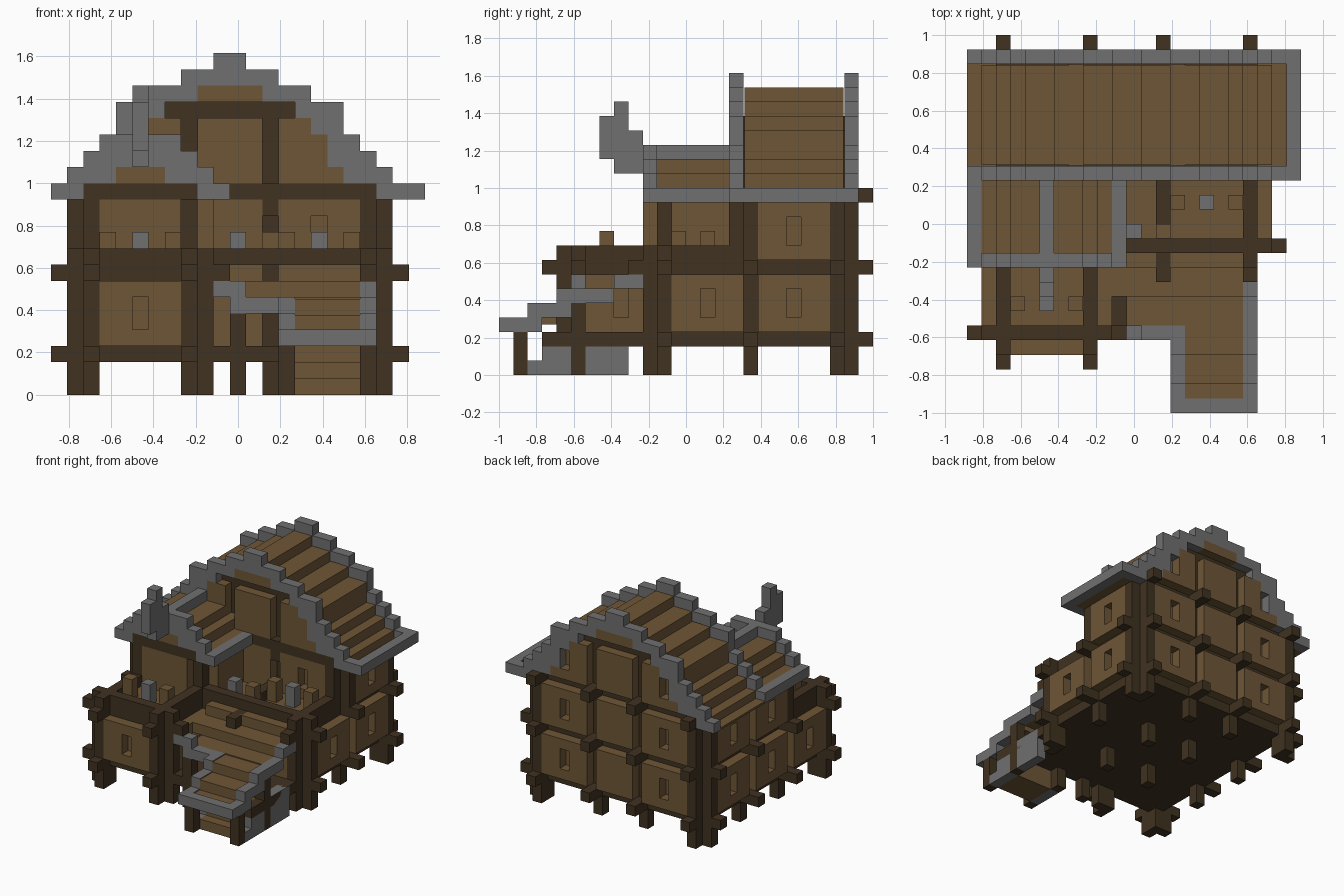
import bpy
import bmesh
from mathutils import Vector

old = bpy.data.objects.get("Cube")
if old:
    bpy.data.objects.remove(old, do_unlink=True)

UNIT = 1 / 13          # size of one block
ORIGIN = Vector((11.5, 13, 0))


def make_material(name, color):
    mat = bpy.data.materials.new(name)
    mat.use_nodes = True
    mat.diffuse_color = color
    mat.node_tree.nodes["Principled BSDF"].inputs["Base Color"].default_value = color
    return mat


wood = make_material("warm wood", (.156, .093, .037, 1))
timber = make_material("dark timber", (.051, .032, .015, 1))
stone = make_material("grey stone", (.162, .162, .162, 1))


def part(name, mat, boxes):
    """One object made of boxes given as block ranges (x, y, z)."""
    bm = bmesh.new()
    for ranges in boxes:
        low = Vector([r[0] for r in ranges])
        high = Vector([r[1] for r in ranges])
        made = bmesh.ops.create_cube(bm, size=1)
        for v in made["verts"]:
            spot = Vector(l + (h - l) * (c + .5) for l, h, c in zip(low, high, v.co))
            v.co = (spot - ORIGIN) * UNIT
    mesh = bpy.data.meshes.new(name)
    bm.to_mesh(mesh)
    bm.free()
    mesh.materials.append(mat)
    obj = bpy.data.objects.new(name, mesh)
    bpy.context.collection.objects.link(obj)
    return obj


def one(n):
    return (n, n + 1)


LINES_X = (2, 8, 13, 19)
LINES_Y = (5, 11, 17, 23)
FLOORS = (2, 7, 12)


def has_post(x, y):
    return y > 5 or x < 9


# Posts on every grid crossing, with outer cells at the corners
posts = []
for x in LINES_X:
    for y in LINES_Y:
        if has_post(x, y):
            tall = y > 11 or (y == 11 and x < 9)
            posts.append((one(x), one(y), (0, 12.5 if tall else 9)))


def corner(x, y, dx, dy, z):
    posts.append((one(x + dx), one(y), z))
    posts.append((one(x), one(y + dy), z))


corner(2, 5, -1, -1, (0, 9))
corner(8, 5, 1, -1, (0, 9))
corner(19, 11, 1, -1, (0, 9))
corner(2, 23, -1, 1, (0, 12))
corner(19, 23, 1, 1, (0, 12))
corner(2, 11, -1, -1, (8, 12))
corner(19, 17, 1, -1, (8, 12))
part("posts", timber, posts)

# Crossing beams whose ends stick out of the walls
beams = []
for z in FLOORS:
    top = z == 12
    for x in LINES_X:
        front = (11 if top else 3) if x < 9 else (16 if top else 9)
        beams.append((one(x), (front, 26), one(z)))
    for y in LINES_Y:
        if top:
            if y > 5:
                beams.append(((2, 9 if y == 11 else 20), one(y), one(z)))
        else:
            beams.append(((0, 11 if y == 5 else 22), one(y), one(z)))
beams.append(((2, 20), (16, 17), one(12)))
beams.append(((2, 9), (10, 11), one(12)))
beams.append((one(13), one(16), (11, 13)))
part("beams", timber, beams)

# Floor slab and terrace edges
part("floor_slab", timber, [((2, 20), (11, 24), (2, 3)), ((2, 9), (5, 11), (2, 3))])
part("terrace_edges", timber, [
    ((2, 9), one(5), one(8)), (one(2), (5, 11), one(8)), (one(8), (5, 11), one(8)),
    ((8, 20), one(11), one(8)), (one(19), (11, 17), one(8)), (one(13), (11, 17), one(8))])

# Inner walls, set slightly behind the frame
E = .06
cores = []
for (xr, yr, zr) in (((2, 9), (5, 24), (3, 8)), ((2, 20), (11, 24), (3, 8)),
                     ((2, 9), (11, 24), (8, 12)), ((2, 20), (17, 24), (8, 12))):
    cores.append(((xr[0] + E, xr[1] - E), (yr[0] + E, yr[1] - E), zr))
part("inner_walls", wood, cores)

# Wall panels proud of the frame, with window holes
panels = []


def panel(axis, plane, span, z, window=True):
    def add(s, zz):
        panels.append((s, one(plane), zz) if axis == "x" else (one(plane), s, zz))
    if not window or span[1] - span[0] < 5:
        add(span, z)
        return
    mid = span[0] + 2
    sill = 4 if z[0] < 7 else 9
    add((span[0], mid), z)
    add((mid + 1, span[1]), z)
    add(one(mid), (z[0], sill))
    add(one(mid), (sill + 2, z[1]))


LOW, HIGH = (3, 7), (8, 12)
bays_x = [(a + 1, b) for a, b in zip(LINES_X, LINES_X[1:])]
bays_y = [(a + 1, b) for a, b in zip(LINES_Y, LINES_Y[1:])]
for n, bay in enumerate(bays_x):
    panel("x", 24, bay, LOW)
    panel("x", 24, bay, HIGH)
    panel("x", 4 if n == 0 else 10, bay, LOW)
    panel("x", 10 if n == 0 else 16, bay, HIGH, n > 0)
for n, bay in enumerate(bays_y):
    panel("y", 1, bay, LOW)
    panel("y", 20 if n else 9, bay, LOW)
    if n:
        panel("y", 1, bay, HIGH)
        panel("y", 20 if n > 1 else 9, bay if n > 1 else (12, 16), HIGH)
part("wall_panels", wood, panels)

# Terrace seats with a stone block in the middle
seats, blocks = [], []
for x, y in ((5, 7), (11, 12), (16, 14)):
    blocks.append((one(x), one(y), (8, 10)))
    seats += [(one(x + d), one(y), (8, 10)) for d in (-2, 2)]
part("terrace_seats", wood, seats)
part("terrace_blocks", stone, blocks)

# Main roof: stepped layers as half width and top height
CENTRE = 11
MAIN = ((12, 13), (10, 14), (9, 15), (8, 16), (7, 18), (5, 19), (3, 20), (1, 21))


def layer(half, centre=CENTRE):
    return (max(0, centre - half), centre + half)


part("main_roof", wood, [(layer(h), (17 + E, 24 - E), (12.1, t - 1)) for h, t in MAIN[1:]]
     + [((0, 22), (17, 24), (12, 12.2))])

# Gable trim: per column from the wall opening up to the roof step
OPENING = (19, 19, 18, 18, 17, 16, 14, 13, 13, 12, 12, 12)
trim = []
for d, low in enumerate(OPENING):
    top = max(t for h, t in MAIN if h > d)
    for x in (CENTRE + d, CENTRE - 1 - d):
        if x >= 0:
            trim += [(one(x), one(y), (low, top)) for y in (16, 24)]
trim.append((one(22), (16, 25), (12, 13)))
part("main_roof_trim", stone, trim)

# Gable walls: centre panel, side panels, recessed timber
gable, frame = [], []
for y, face in ((16, 17), (24, 24)):
    gable += [((9, 13), one(y), (13, 17)), ((9, 13), one(y), (18, 19))]
    for a, b, z in ((14, 18, (13, 14)), (14, 17, (14, 16)), (14, 16, (16, 17))):
        for s in ((a, b), (22 - b, 22 - a)):
            if y == 24 and z[0] == 14:
                hole = 16 if s[0] > 11 else 5
                gable += [((s[0], hole), one(y), z), ((hole + 1, s[1]), one(y), z)]
            else:
                gable.append((s, one(y), z))
    thin = (face - E, face + E)
    frame += [(one(x), thin, (13, 18)) for x in (8, 13)] + [((7, 15), thin, (17, 18))]
part("gable_panels", wood, gable)
part("gable_frame", timber, frame)

# Lower side roof over the front left wing
WING = ((5.5, 13), (4.5, 14), (3.5, 15), (2.5, 16))
part("wing_roof", wood, [(layer(h, 5.5), (11 - E, 17), (12.1, t - 1)) for h, t in WING[1:]]
     + [((1, 10), (11, 17), (12, 12.2))])
wing_trim = [(one(x), (10, 16), (12, 13)) for x in (0, 10)] + [(one(5), (10, 17), (15, 16))]
for x in range(11):
    top = max(t for h, t in WING if h > abs(x - 5))
    low = 14 if 3 < x < 7 else 13 if 1 < x < 9 else 12
    wing_trim.append((one(x), one(10), (low, top)))
part("wing_roof_trim", stone, wing_trim)
part("wing_gable", wood, [((4, 7), one(10), (13, 14))])
part("roof_finial", stone, [(one(5), one(7), (15, 18)), (one(5), one(8), (14, 19)),
                            (one(5), one(9), (14, 17))])

# Porch: landing, supports, steps and stone cheeks
part("porch_landing", timber, [((9, 20), (5, 11), (2, 3)), (one(19), (3, 5), (2, 3))])
part("porch_posts", timber, [(one(x), one(1), (0, 3)) for x in (14, 19)]
     + [(one(x), one(5), (0, 5)) for x in (11, 14, 19)])
part("porch_steps", wood, [((15, 19), (2 + n, 5), (0, 1 + n)) for n in range(3)])
part("porch_cheeks", stone, [(one(x), (2 + n, 5), one(n)) for x in (14, 19) for n in range(2)]
     + [(one(19), (6, 9), (0, 3))])

# Porch canopy: rising wooden steps with a stone rim
RISE = ((0, 2, 3), (2, 4, 4), (4, 8, 5), (8, 10, 6))
part("canopy", wood, [((15, 19), (1, 2), (3.1, 3.9)), ((15, 19), (2, 4), (3.5, 4.9)),
                      ((15, 19), (4, 6), (4.5, 5.9)), ((11, 19), (6, 8), (5, 6)),
                      ((10, 19), (8, 10), (6, 7)), ((10, 19), one(10), (6, 8))])
rim = [((14, 20), one(0), one(3))]
for a, b, z in RISE:
    rim.append((one(19), (a, b + (z < 5)), one(z)))
    if z < 6:
        rim.append((one(14), (a, min(b + (z < 5), 6)), one(z)))
rim += [((11, 15), one(5), one(5)), ((10, 12), one(5), one(6))]
part("canopy_rim", stone, rim)
